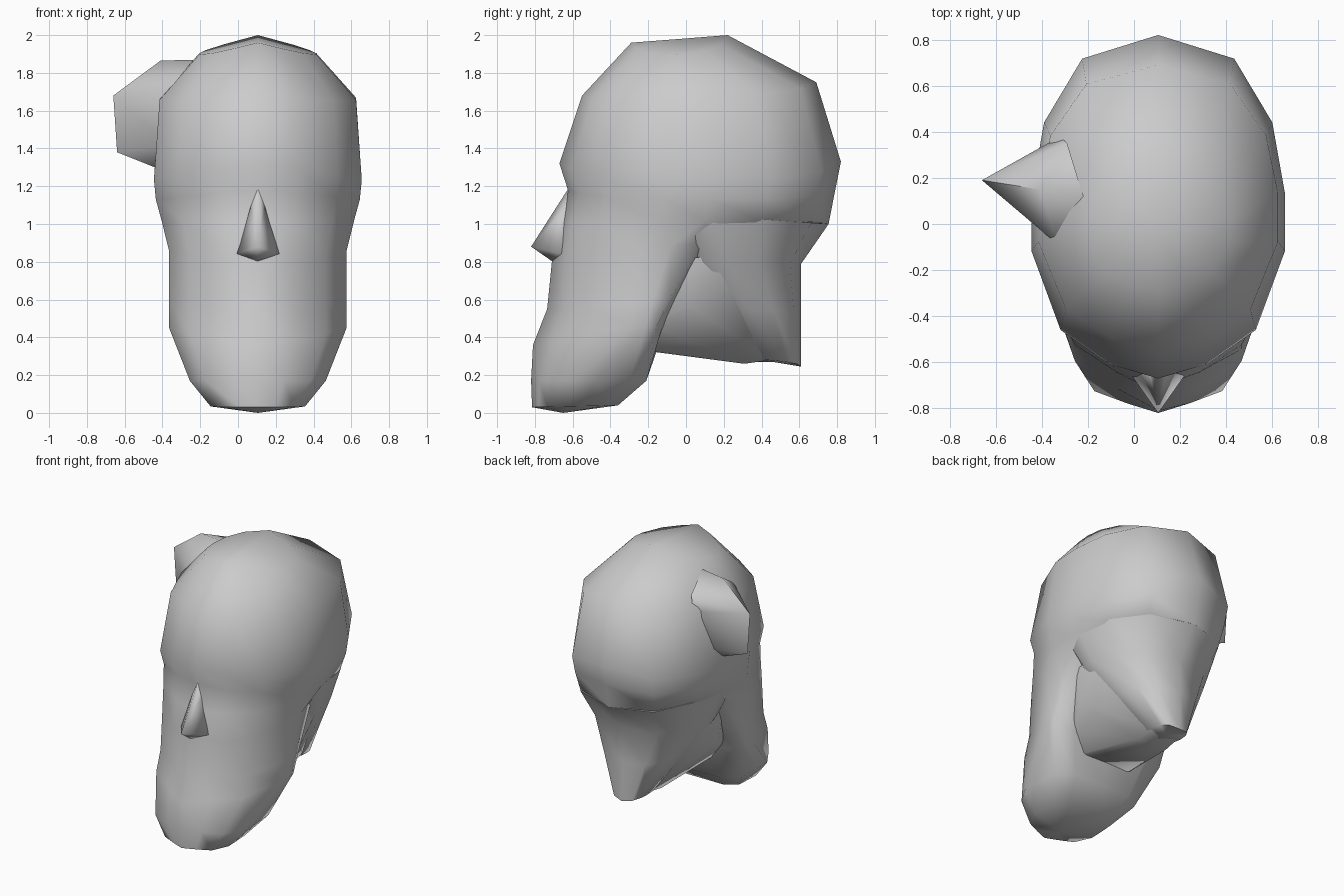
import bpy, bmesh, math

CX = 0.105   # the head's own centre line

# Half outlines from front to back (unit width, unit depth) for skull and jaw
SKULL = [(0, -1), (0.39, -0.91), (0.77, -0.70), (1, -0.21), (1, 0.13), (0.9, 0.52), (0.6, 0.87), (0, 1)]
JAW = [(0, -1), (0.38, -0.83), (0.77, -0.62), (1, -0.08), (1, 0.25), (0.98, 0.75), (0.65, 1.0), (0, 1)]


def finish(name, bm, angle=50):
    bmesh.ops.recalc_face_normals(bm, faces=bm.faces[:])
    me = bpy.data.meshes.new(name)
    bm.to_mesh(me)
    bm.free()
    ob = bpy.data.objects.new(name, me)
    bpy.context.collection.objects.link(ob)
    bpy.ops.object.select_all(action='DESELECT')
    bpy.context.view_layer.objects.active = ob
    ob.select_set(True)
    bpy.ops.object.shade_smooth_by_angle(angle=math.radians(angle))
    return ob


def loft(name, rings, cap_top, cap_bottom):
    """Rings: front y, front z, back y, back z, half width, widest y, side drop, jaw blend."""
    bm = bmesh.new()
    loops = []
    for yf, zf, yb, zb, hw, ym, drop, j in rings:
        half = [(a[0] + (b[0] - a[0]) * j, a[1] + (b[1] - a[1]) * j) for a, b in zip(SKULL, JAW)]
        loop = []
        for u, v in half + [(-u, v) for u, v in half[-2:0:-1]]:
            y = ym + v * ((ym - yf) if v < 0 else (yb - ym))
            k = (y - yf) / (yb - yf)
            z = zf + (zb - zf) * k - drop * abs(u)
            loop.append(bm.verts.new((CX + u * hw, y, z)))
        loops.append(loop)
    n = len(loops[0])
    for a, b in zip(loops, loops[1:]):
        for i in range(n):
            k = (i + 1) % n
            bm.faces.new((a[i], a[k], b[k], b[i]))
    for loop, (y, z) in ((loops[0], cap_top), (loops[-1], cap_bottom)):
        tip = bm.verts.new((CX, y, z))
        for i in range(n):
            bm.faces.new((loop[i], loop[(i + 1) % n], tip))
    return finish(name, bm, 65)


def hull(name, pts, mirror=True, angle=50):
    bm = bmesh.new()
    for x, y, z in pts:
        for s in ((1, -1) if mirror and x else (1,)):
            bm.verts.new((CX + s * x if mirror else x, y, z))
    r = bmesh.ops.convex_hull(bm, input=bm.verts[:])
    junk = {g for g in r["geom_interior"] + r["geom_unused"]
            if isinstance(g, bmesh.types.BMVert)}
    bmesh.ops.delete(bm, geom=list(junk), context='VERTS')
    return finish(name, bm, angle)


# Skull, face and jaw as one loft from crown to chin
loft("head", [
    (-0.29, 1.96, 0.22, 2.00, 0.31, -0.02, 0.08, 0),
    (-0.55, 1.68, 0.69, 1.75, 0.52, 0.05, 0.05, 0),
    (-0.67, 1.32, 0.82, 1.33, 0.55, 0.03, 0.09, 0),
    (-0.625, 1.18, 0.79, 1.18, 0.54, 0.03, 0.05, 0),
    (-0.665, 1.00, 0.755, 1.00, 0.51, 0.00, -0.02, 0),
    (-0.71, 0.80, 0.24, 0.92, 0.47, -0.15, 0.0, 0.4),
    (-0.735, 0.55, -0.04, 0.60, 0.47, -0.22, 0.0, 0.9),
    (-0.81, 0.36, -0.13, 0.40, 0.47, -0.24, -0.06, 1),
    (-0.82, 0.17, -0.21, 0.17, 0.36, -0.57, 0.0, 1),
    (-0.815, 0.03, -0.36, 0.04, 0.25, -0.60, 0.0, 1),
], (-0.03, 1.98), (-0.65, 0.0))

# Neck tapering to a small stump at the back
loft("neck", [
    (-0.15, 1.06, 0.755, 1.00, 0.505, 0.04, 0.0, 0),
    (-0.05, 0.80, 0.61, 0.79, 0.43, 0.15, 0.0, 0),
    (0.10, 0.55, 0.61, 0.54, 0.28, 0.30, 0.0, 0),
    (0.31, 0.27, 0.61, 0.245, 0.125, 0.45, -0.02, 0),
], (0.3, 1.06), (0.46, 0.27))

# Throat wedge between the jaw and the neck stump
hull("throat", [
    (0.42, 0.02, 0.82), (0.39, 0.02, 0.57), (0.30, -0.15, 0.45),
    (0.20, -0.17, 0.33), (0.12, 0.31, 0.26), (0.11, 0.45, 0.28),
    (0.20, -0.45, 0.36), (0.25, -0.3, 0.7), (0.40, 0.28, 0.84),
], angle=65)

# Nose
hull("nose", [
    (0, -0.615, 1.20), (0, -0.82, 0.88), (0, -0.705, 0.80),
    (0.12, -0.65, 0.84), (0.05, -0.58, 1.15), (0, -0.45, 0.9),
], angle=100)

# Single bun on the left side of the skull
hull("side_bun", [
    (-0.66, 0.19, 1.68), (-0.64, 0.19, 1.38),
    (-0.41, 0.15, 1.865), (-0.22, 0.12, 1.87), (-0.29, 0.35, 1.79),
    (-0.32, 0.38, 1.68), (-0.36, 0.27, 1.38),
    (-0.33, -0.09, 1.72), (-0.36, -0.06, 1.42),
    (-0.44, 0.17, 1.30), (-0.30, 0.20, 1.28),
], mirror=False, angle=60)
